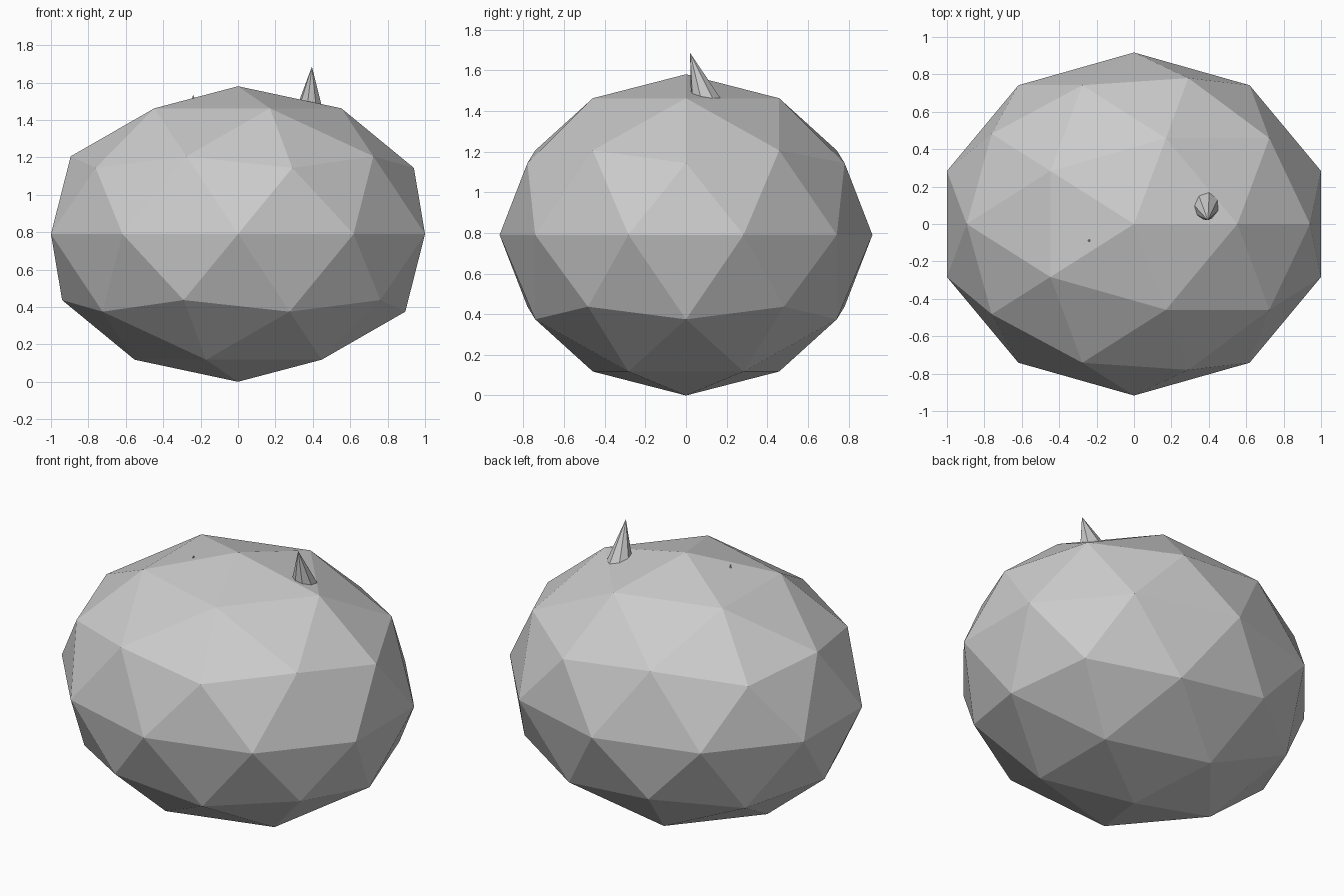
import bpy
import math
from mathutils import Vector, Matrix

if "Cube" in bpy.data.objects:
    bpy.data.objects.remove(bpy.data.objects["Cube"])

# Faceted, slightly squashed body
bpy.ops.mesh.primitive_ico_sphere_add(subdivisions=2, radius=1, location=(0, 0, 0.79))
body = bpy.context.object
body.name = "body"
body.scale = (1.0515, 0.917, 0.79)
bpy.ops.object.transform_apply(location=False, rotation=False, scale=True)


def spike(name, tip, axis, length=0.29, radius=0.088):
    """Eight-sided cone with its point at tip, rooted inside the body."""
    axis = Vector(axis).normalized()
    bpy.ops.mesh.primitive_cone_add(vertices=8, radius1=radius, radius2=0, depth=length)
    ob = bpy.context.object
    ob.name = name
    ob.matrix_world = (Matrix.Translation(Vector(tip) - axis * length / 2)
                       @ axis.to_track_quat('Z', 'Y').to_matrix().to_4x4()
                       @ Matrix.Rotation(math.radians(22.5), 4, 'Z'))


# Main spike, and a second one sunk so only its point shows
spike("tall_spike", (0.395, 0.02, 1.685), (0.01, -0.065, 0.205))
spike("sunken_spike", (-0.24, -0.095, 1.535), (-0.01, -0.065, 0.205))
